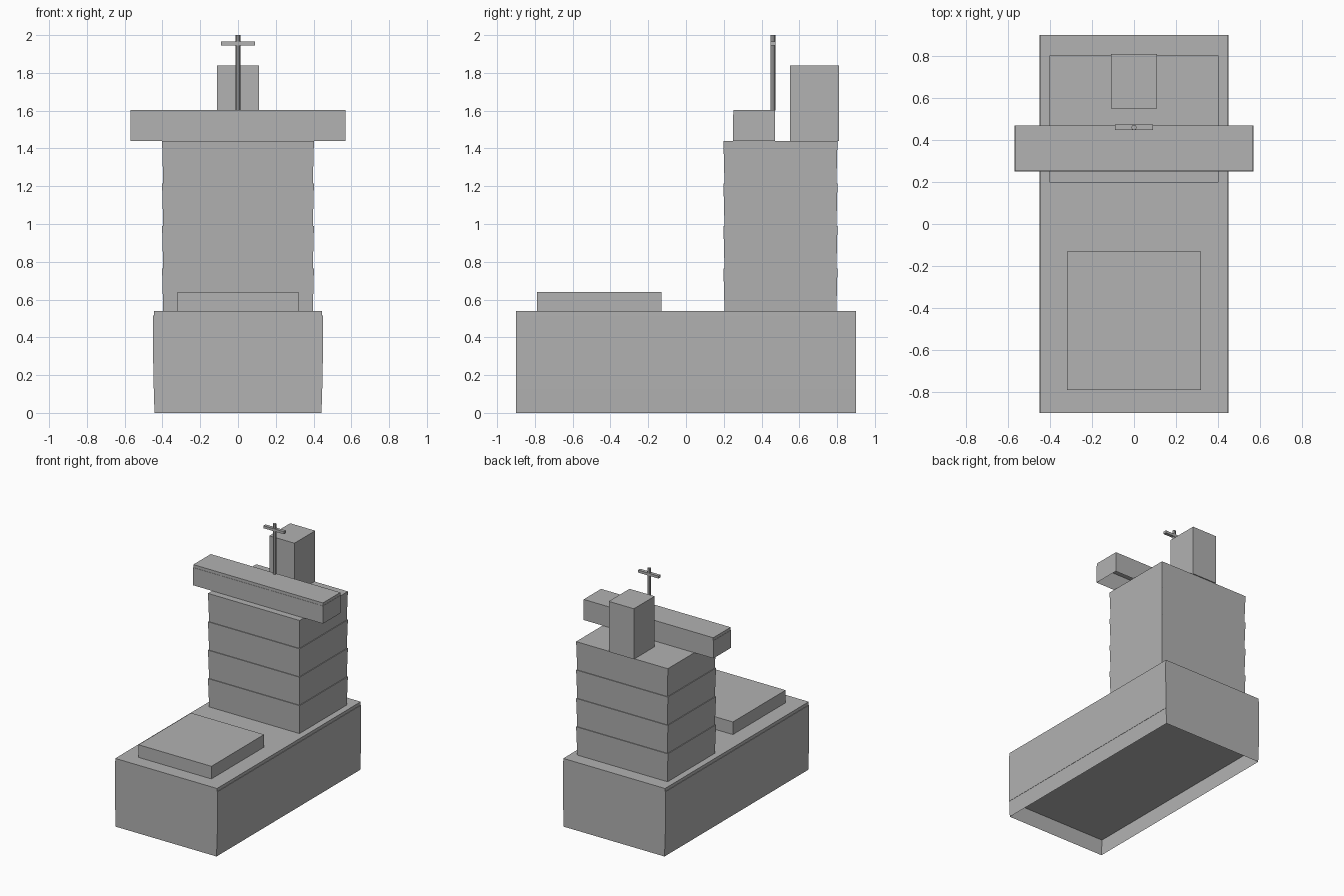
import bpy, bmesh, math

if "Cube" in bpy.data.objects:
    bpy.data.objects.remove(bpy.data.objects["Cube"])

concrete = bpy.data.materials.new("plain_grey")
concrete.diffuse_color = (0.445, 0.445, 0.445, 1)
concrete.use_nodes = True
concrete.node_tree.nodes["Principled BSDF"].inputs["Base Color"].default_value = concrete.diffuse_color


def finish(name, bm):
    mesh = bpy.data.meshes.new(name)
    bm.to_mesh(mesh)
    bm.free()
    mesh.materials.append(concrete)
    obj = bpy.data.objects.new(name, mesh)
    bpy.context.collection.objects.link(obj)
    return obj


def block(name, half_x, y, z, flare_x=0.0, flare_y=0.0, open_bottom=False):
    """Box centred on x; its top is wider than its bottom by the flare."""
    bm = bmesh.new()
    rings = []
    for height, fx, fy in ((z[0], flare_x, flare_y), (z[1], 0, 0)):
        hx, y0, y1 = half_x - fx, y[0] + fy, y[1] - fy
        rings.append([bm.verts.new((px, py, height)) for px, py in
                      ((-hx, y0), (hx, y0), (hx, y1), (-hx, y1))])
    low, high = rings
    for i in range(4):
        j = (i + 1) % 4
        bm.faces.new((low[i], low[j], high[j], high[i]))
    bm.faces.new(high)
    if not open_bottom:
        bm.faces.new(low[::-1])
    return finish(name, bm)


# Podium: open skirt, main body and thin roof edge
block("podium_skirt", 0.446, (-0.9, 0.9), (0, 0.13), flare_x=0.004, open_bottom=True)
block("podium_body", 0.45, (-0.9, 0.9), (0.13, 0.515), flare_x=0.002)
block("podium_roof", 0.446, (-0.9, 0.9), (0.515, 0.54))

# Raised roof pad on the front of the podium
block("roof_pad", 0.32, (-0.79, -0.13), (0.54, 0.64))

# Tower: four equal storeys, each flaring slightly to a small ledge
storey = 0.225
for i in range(4):
    z0 = 0.54 + i * storey
    block(f"tower_storey_{i + 1}", 0.402, (0.198, 0.802), (z0, z0 + storey),
          flare_x=0.006, flare_y=0.006)

# Cross beam: hollow underside with a thin cover
block("cross_beam_skirt", 0.57, (0.25, 0.47), (1.44, 1.58), open_bottom=True)
block("cross_beam_cover", 0.568, (0.252, 0.47), (1.58, 1.603))

# Lift housing at the back of the tower roof
block("lift_housing", 0.11, (0.55, 0.81), (1.44, 1.84))

# Mast with its crossbar
bm = bmesh.new()
bmesh.ops.create_cone(bm, cap_ends=True, segments=8, radius1=0.013,
                      radius2=0.013, depth=0.4)
bmesh.ops.translate(bm, verts=bm.verts, vec=(0, 0.46, 1.8))
finish("mast", bm)
block("mast_crossbar", 0.09, (0.447, 0.473), (1.945, 1.965))
